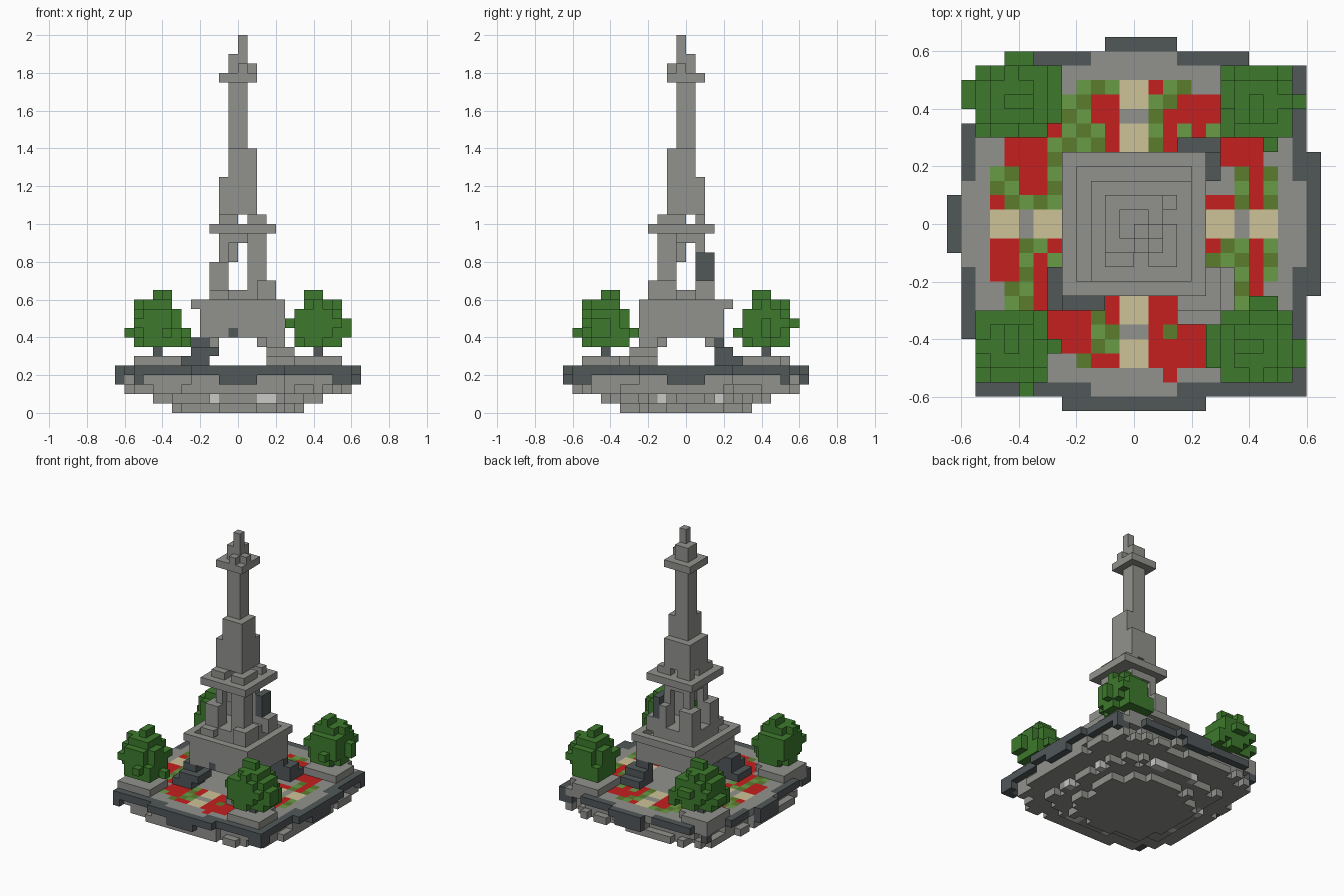
import bpy, bmesh, random
from itertools import product

if "Cube" in bpy.data.objects:
    bpy.data.objects.remove(bpy.data.objects["Cube"])
random.seed(4)
UNIT = 0.05  # edge of one block


def material(name, hexa):
    rgb = [int(hexa[i:i + 2], 16) / 255 for i in (0, 2, 4)]
    col = [c / 12.92 if c < 0.04 else ((c + 0.055) / 1.055) ** 2.4 for c in rgb] + [1]
    m = bpy.data.materials.new(name)
    m.use_nodes = True
    m.diffuse_color = col
    m.node_tree.nodes["Principled BSDF"].inputs["Base Color"].default_value = col
    return m


MATS = {n: material(n.replace("_", " "), h) for n, h in dict(
    stone="91928d", dark_stone="515759", pale_stone="cacac8", leaf="3d7a2d",
    flower_red="c52020", sand="cdc298", moss="5c7c2c", grass="689b46").items()}


def box(x0, x1, y0, y1, z0, z1):
    return set(product(range(x0, x1), range(y0, y1), range(z0, z1)))


def boxes(*items):
    return set().union(*(box(*b) for b in items))


def build(name, cells, colour):
    """Skin the outside of a set of blocks; colour is a name or a rule."""
    rule = colour if callable(colour) else (lambda c: colour)
    bm, verts, slots = bmesh.new(), {}, []
    for c in sorted(cells):
        key = rule(c)
        if key not in slots:
            slots.append(key)
        for axis, side in product(range(3), (0, 1)):
            near = list(c)
            near[axis] += 2 * side - 1
            if tuple(near) in cells:
                continue
            u, v = (axis + 1) % 3, (axis + 2) % 3
            loop = []
            for du, dv in ((0, 0), (1, 0), (1, 1), (0, 1)):
                p = list(c)
                p[axis] += side
                p[u] += du
                p[v] += dv
                p = tuple(p)
                if p not in verts:
                    verts[p] = bm.verts.new([k * UNIT for k in p])
                loop.append(verts[p])
            f = bm.faces.new(loop if side else loop[::-1])
            f.material_index = slots.index(key)
    bmesh.ops.dissolve_limit(bm, angle_limit=0.01, verts=bm.verts[:],
                             edges=bm.edges[:], delimit={'MATERIAL'})
    me = bpy.data.meshes.new(name)
    bm.to_mesh(me)
    bm.free()
    for s in slots:
        me.materials.append(MATS[s])
    ob = bpy.data.objects.new(name, me)
    bpy.context.collection.objects.link(ob)


# Terrace: paved slab with a dark rim, crossing paths and flower beds
terrace = boxes((-11, 12, -12, 11, 4, 5), (-9, 8, 11, 12, 4, 5), (-2, 3, 12, 13, 4, 5),
                (12, 13, -5, 5, 4, 5), (-5, 5, -13, -12, 4, 5),
                (-12, -11, -8, 7, 4, 5), (-13, -12, -2, 2, 4, 5))
FLOWERS = [(-3, -1, 7, 9), (-2, -1, 5, 7), (-6, -5, 6, 7), (-9, -6, 4, 6), (-8, -6, 2, 4),
           (-10, -9, 1, 2), (-10, -8, -4, -1), (-6, -5, -2, -1), (-7, -6, -6, -2),
           (-6, -3, -8, -6), (-5, -3, -9, -8), (-2, -1, -7, -5), (-3, -1, -10, -9),
           (1, 3, -7, -5), (1, 2, -10, -7), (2, 5, -10, -8), (3, 5, -8, -7), (2, 3, -11, -10),
           (5, 6, -2, -1), (8, 9, -5, -1), (5, 7, 1, 2), (6, 9, 4, 6), (8, 9, 1, 4),
           (1, 2, 9, 10), (2, 6, 7, 8), (3, 6, 8, 9), (2, 3, 5, 7), (4, 5, 6, 7)]


def ground_colour(c):
    x, y, _ = c
    near, far = sorted((abs(x + 0.5), abs(y + 0.5)))
    if any(a <= x < b and d <= y < e for a, b, d, e in FLOWERS):
        return "flower_red"
    if far < 5 or (5 <= x < 7 and 2 <= y < 4):
        return "stone"
    if far < 10 and near < 1:
        return "stone" if 7 < far < 8 else "sand"
    if far < 10 and near < 6 and not (far > 9 and near > 4):
        return "grass" if (x + y) % 2 else "moss"
    if far < 11 or (far < 12 and near < 2.6):
        return "stone"
    return "dark_stone"


build("terrace", terrace, ground_colour)


# Rim course: dark blocks at the middles and corners, recessed stone between
def on_edge(c):
    x, y, z = c
    return any((x + i, y + j, 4) not in terrace for i, j in ((1, 0), (-1, 0), (0, 1), (0, -1)))


def dark_course(c):
    near = min(abs(c[0] + 0.5), abs(c[1] + 0.5))
    return near < 2 or near > 10


build("rim_course", {(x, y, 3) for x, y, z in terrace
                     if not on_edge((x, y, z)) or dark_course((x, y, z))},
      lambda c: "dark_stone" if on_edge(c) else "stone")

# Underside: ragged rounded layers stepping inwards to the bottom
foundation = set()
for level, (half, power) in enumerate(((7, 2.4), (9, 2.8), (12, 3.4))):
    for x, y, _ in box(-half, half, -half, half, 0, 1):
        reach = (abs(x + 0.5) / half) ** power + (abs(y + 0.5) / half) ** power
        if reach < 1.05 + random.uniform(-0.25, 0.25):
            foundation.add((x, y, level))
build("foundation", foundation, lambda c: "pale_stone" if c[2] == 1 and
      any(k in (-3, 2, 3) for k in c[:2]) and max(map(abs, c[:2])) > 7 else "stone")

# Tower base: arched block on four corner legs, with a raised cornice
build("tower_base", boxes(
    (-4, 5, -5, 4, 8, 11), (3, 5, -5, -3, 5, 8), (3, 6, -6, -3, 5, 7), (3, 7, -7, -3, 5, 6),
    (-4, -3, 3, 4, 5, 8), (-5, -3, 3, 5, 5, 7), (2, 3, -4, -2, 7, 8), (-3, -2, 2, 4, 7, 8)),
    lambda c: "dark_stone" if c == (-1, -5, 8) else "stone")
build("base_cornice", box(-5, 5, -5, 5, 11, 12) - box(-4, 4, -4, 4, 11, 12), "stone")
build("front_right_boulder", boxes((-6, -3, -6, -3, 5, 6), (-5, -2, -6, -3, 6, 7),
                                   (-5, -3, -5, -3, 7, 8)), "dark_stone")
build("back_left_boulder", boxes((3, 6, 3, 6, 5, 6), (3, 6, 3, 5, 6, 7),
                                 (3, 5, 3, 4, 7, 8)), "dark_stone")

# Tower middle: four stepped legs on a plinth, under a balcony
legs = boxes((-3, 3, -3, 3, 11, 13), (-2, 2, -2, 2, 18, 19), (-1, 0, -1, 0, 16, 18))
for sx, sy in product((0, 1), repeat=2):
    for a, b, z0, z1 in ((1, 3, 12, 16), (1, 2, 16, 19)):
        legs |= {(x if sx else -x - 1, y if sy else -y - 1, z)
                 for x, y, z in box(a, b, a, b, z0, z1)}
legs |= boxes((1, 3, -3, -1, 16, 19), (2, 4, -4, -1, 12, 14), (2, 4, 1, 3, 12, 14),
              (-3, -1, -4, -2, 12, 13), (2, 3, 1, 3, 16, 17))
build("tower_legs", legs,
      lambda c: "dark_stone" if c[0] == 2 and c[1] > 0 and 14 <= c[2] < 17 else "stone")
build("balcony", box(-3, 4, -4, 3, 19, 20), "stone")

# Tower shaft, gallery and spire
build("tower_shaft", boxes(
    (-2, 0, -3, 0, 20, 21), (1, 3, -3, 0, 20, 21), (-2, 0, 1, 2, 20, 21), (1, 3, 1, 2, 20, 21),
    (-2, 2, -2, 2, 21, 25), (-1, 2, -2, 1, 25, 28), (-1, 1, -1, 1, 28, 35)), "stone")
build("gallery", box(-2, 2, -2, 2, 35, 36), "stone")
build("spire", boxes((-1, 1, -1, 1, 36, 38), (1, 2, -1, 0, 36, 37), (0, 1, -2, -1, 36, 37),
                     (0, 1, -1, 0, 38, 40)), "stone")

# Corner trees: a blocky crown, turned a quarter for each corner, with its own tufts
crown = boxes((-2, 3, -2, 3, 7, 10), (-2, 2, -1, 3, 10, 11), (-1, 3, -2, 1, 10, 11),
              (-1, 2, -1, 2, 11, 12), (-2, 0, 0, 1, 11, 12), (0, 1, 0, 2, 12, 13))
crown -= boxes((-2, -1, -2, -1, 7, 9), (2, 3, 2, 3, 7, 9), (2, 3, -2, -1, 9, 11),
               (-2, -1, 2, 3, 7, 8), (0, 1, 0, 1, 7, 8), (-2, -1, -2, 0, 7, 8))
TREES = (("front_left", 8, -9, ((3, 4, -1, 1, 8, 10), (-3, -2, -1, 2, 9, 10), (0, 2, 3, 4, 8, 9))),
         ("back_left", 8, 8, ((3, 4, 0, 1, 8, 10), (1, 2, -3, -2, 8, 9))),
         ("back_right", -9, 8, ((-3, -2, 0, 2, 8, 9), (0, 2, 3, 4, 9, 10), (3, 4, -1, 3, 7, 9))),
         ("front_right", -9, -9, ((1, 2, -3, -2, 8, 9), (3, 4, 0, 1, 7, 8))))
for tag, tx, ty, tufts in TREES:
    crown = {(-y, x, z) for x, y, z in crown}
    build(tag + "_tree_crown", {(x + tx, y + ty, z) for x, y, z in crown | boxes(*tufts)}, "leaf")
    build(tag + "_tree_trunk", box(tx, tx + 1, ty, ty + 1, 6, 8), "dark_stone")
    build(tag + "_tree_plinth", box(tx - 2, tx + 3, ty - 2, ty + 3, 5, 6)
          - box(tx + 2, tx + 3, ty + 2, ty + 3, 5, 6), "stone")
